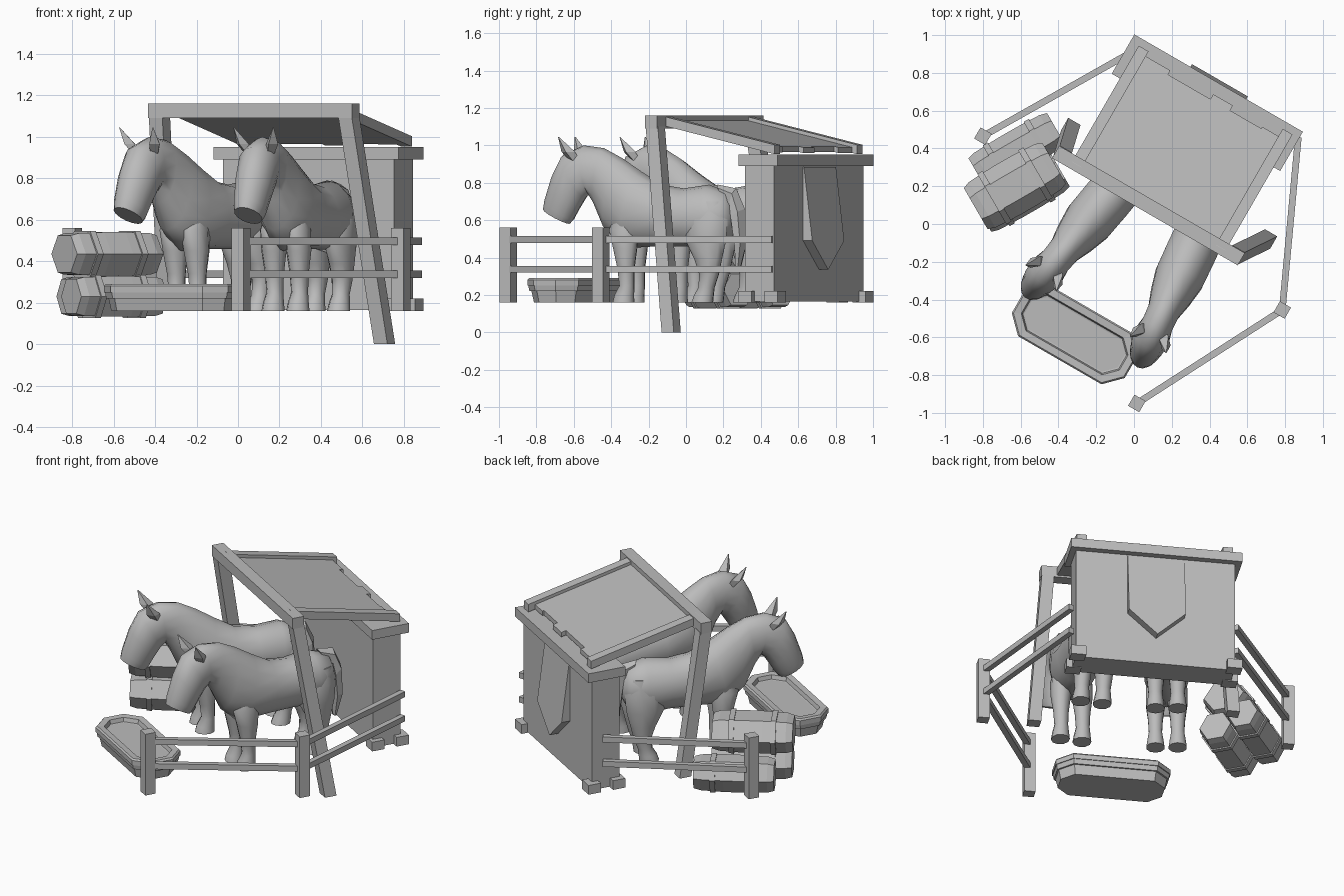
import bpy, bmesh, math
from mathutils import Vector, Matrix

if "Cube" in bpy.data.objects:
    bpy.data.objects.remove(bpy.data.objects["Cube"])

grey = bpy.data.materials.new("plain_grey")
grey.use_nodes = True
grey.diffuse_color = (0.5, 0.5, 0.5, 1)
grey.node_tree.nodes["Principled BSDF"].inputs["Base Color"].default_value = (0.5, 0.5, 0.5, 1)

TURN = Matrix.Rotation(math.radians(-30), 4, 'Z')   # the stall stands turned


def finish(name, bm, frame, smooth=False):
    bmesh.ops.transform(bm, matrix=frame, verts=bm.verts)
    bmesh.ops.recalc_face_normals(bm, faces=bm.faces)
    mesh = bpy.data.meshes.new(name)
    bm.to_mesh(mesh)
    bm.free()
    mesh.materials.append(grey)
    ob = bpy.data.objects.new(name, mesh)
    bpy.context.collection.objects.link(ob)
    if smooth:
        bpy.ops.object.select_all(action='DESELECT')
        ob.select_set(True)
        bpy.context.view_layer.objects.active = ob
        bpy.ops.object.shade_smooth_by_angle(angle=math.radians(50))
    return ob


def loft(name, rings, frame=Matrix.Identity(4), smooth=False):
    """Skin a list of equal point rings and cap both ends."""
    bm = bmesh.new()
    loops = [[bm.verts.new(p) for p in ring] for ring in rings]
    n = len(loops[0])
    for a, b in zip(loops, loops[1:]):
        for i in range(n):
            bm.faces.new((a[i], a[(i + 1) % n], b[(i + 1) % n], b[i]))
    bm.faces.new(loops[0])
    bm.faces.new(loops[-1][::-1])
    return finish(name, bm, frame, smooth)


def box(name, lo, hi):
    corners = [(lo[0], lo[1]), (hi[0], lo[1]), (hi[0], hi[1]), (lo[0], hi[1])]
    return loft(name, [[(x, y, z) for x, y in corners] for z in (lo[2], hi[2])], TURN)


def leaning(name, bottom, top, size, frame=TURN):
    """Square post with level ends."""
    h = size / 2
    sq = [(-h, -h), (h, -h), (h, h), (-h, h)]
    return loft(name, [[(c[0] + x, c[1] + y, c[2]) for x, y in sq] for c in (bottom, top)], frame)


def rail(name, a, b, z, height=0.036, width=0.035):
    """Level bar between two plan points."""
    a, b = Vector((a[0], a[1], z)), Vector((b[0], b[1], z))
    d = (b - a).normalized()
    side, up = Vector((-d.y, d.x, 0)) * width / 2, Vector((0, 0, height / 2))
    return loft(name, [[p + side + up, p - side + up, p - side - up, p + side - up] for p in (a, b)])


# Back wall, cap and feet
box("back_wall", (-0.46, 0.65, 0.165), (0.495, 0.83, 0.9))
box("wall_cap", (-0.5, 0.63, 0.89), (0.53, 0.87, 0.95))
for x in (-0.5, 0.44):
    for y in (0.63, 0.79):
        box("wall_foot", (x, y, 0.16), (x + 0.09, y + 0.08, 0.22))

# Pointed banner, hanging slightly away from the wall
outline = [(-0.157, 0.885), (-0.157, 0.49), (0.014, 0.335), (0.185, 0.49), (0.185, 0.885)]
loft("banner", [[(x, 0.825, z) for x, z in outline],
                [(x, 0.835 + 0.13 * min(0.885 - z, 0.395), z) for x, z in outline]], TURN)

# Roof frame and legs
box("roof_front_beam", (-0.55, 0.085, 1.09), (0.585, 0.16, 1.16))
leaning("left_roof_leg", (0.652, 0.285, 0), (0.545, 0.125, 1.1), 0.075)
leaning("right_roof_leg", (-0.545, 0.275, 0.19), (-0.51, 0.125, 1.1), 0.075)


def sloped(name, x0, x1, y0, y1, lift, thick):
    """Part lying on the roof pitch."""
    def top(y):
        return 1.165 - 0.222 * (y - 0.1) + lift
    return loft(name, [[(x, y0, top(y0)), (x, y1, top(y1)), (x, y1, top(y1) - thick),
                        (x, y0, top(y0) - thick)] for x in (x0, x1)], TURN)


for x in (-0.45, 0.43):
    sloped("roof_side_rail", x, x + 0.06, 0.12, 0.83, 0, 0.05)
sloped("roof_panel", -0.4, 0.44, 0.13, 0.775, -0.02, 0.03)
for x0, x1, y in ((-0.39, -0.24, 0.8), (0.02, 0.14, 0.805), (0.33, 0.43, 0.785)):
    sloped("roof_panel_end", x0, x1, 0.77, y, -0.02, 0.03)

# Fences
posts = [(-0.8, 0.465), (0.785, -0.455), (0.015, -0.95)]
for x, y in posts:
    leaning("fence_post", (0, 0, 0.16), (0, 0, 0.56), 0.068, Matrix.Translation((x, y, 0)) @ TURN)
spans = [(posts[0], (-0.03, 0.9)), (posts[1], (0.87, 0.46)), (posts[2], posts[1])]
for a, b in spans:
    for z in (0.338, 0.497):
        rail("fence_rail", a, b, z)


# Feeding trough
def trough_ring(inset, z):
    hx, hy, c = 0.345 - inset, 0.158 - inset, 0.09 - inset * 0.5
    quarter = [(hx, hy - c), (hx - c, hy)]
    pts = quarter + [(-x, y) for x, y in quarter[::-1]]
    pts += [(-x, -y) for x, y in pts]
    return [(x + 0.02, y - 0.663, z) for x, y in pts]


loft("trough", [trough_ring(i, z) for i, z in (
    (0.032, 0.16), (0.02, 0.22), (0.01, 0.22), (0.005, 0.25), (0, 0.25), (0, 0.28), (0.008, 0.29),
    (0.045, 0.287), (0.052, 0.262), (0.06, 0.26))], TURN)

# Stacked six-sided barrels
BARREL = Matrix.Rotation(math.radians(30), 4, 'Z')


def hexagon(a, p, z, w, h):
    return [(a, p + w * math.cos(k * math.pi / 3), z + h * math.sin(k * math.pi / 3) / 0.866)
            for k in range(6)]


for a, p, z, w, h in ((-0.445, 0.49, 0.435, 0.147, 0.105),
                      (-0.435, 0.44, 0.23, 0.115, 0.098), (-0.345, 0.645, 0.23, 0.11, 0.098)):
    loft("barrel", [hexagon(a + t, p, z, w * s, h * s) for t, s in
                    ((-0.24, 0.85), (-0.2, 0.95), (-0.06, 1), (0.06, 1), (0.2, 0.95), (0.24, 0.85))], BARREL)
    for t in (-0.125, 0.125):
        loft("barrel_band", [hexagon(a + t + e, p, z, w * 1.05, h * 1.05)
                             for e in (-0.016, 0.016)], BARREL)


# Horses: rings run top point to bottom point in the side plane, plus half width
def oval(t, zt, b, zb, w, x=0, n=14):
    mid, half = Vector((x, (t + b) / 2, (zt + zb) / 2)), Vector((0, (t - b) / 2, (zt - zb) / 2))
    return [mid + half * math.cos(q) + Vector((w * math.sin(q), 0, 0))
            for q in (2 * math.pi * k / n for k in range(n))]


BODY = [(1.115, 0.67, 1.115, 0.56, 0.06), (1.08, 0.75, 1.08, 0.49, 0.11),
        (0.97, 0.79, 0.98, 0.44, 0.138), (0.82, 0.77, 0.84, 0.46, 0.135),
        (0.69, 0.79, 0.66, 0.46, 0.137), (0.57, 0.86, 0.47, 0.45, 0.135),
        (0.46, 0.93, 0.36, 0.55, 0.112), (0.35, 0.985, 0.30, 0.68, 0.088),
        (0.23, 1.0, 0.265, 0.74, 0.085), (0.11, 0.95, 0.24, 0.72, 0.098),
        (0.05, 0.84, 0.2, 0.66, 0.09), (0.005, 0.71, 0.165, 0.6, 0.078),
        (-0.005, 0.66, 0.145, 0.58, 0.066)]
TAIL = [(1.02, 0.79, 1.06, 0.72, 0.03), (1.13, 0.77, 1.1, 0.66, 0.05),
        (1.18, 0.66, 1.1, 0.6, 0.06), (1.19, 0.48, 1.12, 0.47, 0.05), (1.15, 0.33, 1.13, 0.33, 0.02)]
# Leg rows: height, centre, half length, half width
FORE = [(0.66, 0.51, 0.05, 0.03), (0.55, 0.495, 0.085, 0.06), (0.45, 0.505, 0.068, 0.06),
        (0.34, 0.51, 0.047, 0.046), (0.25, 0.515, 0.041, 0.041), (0.2, 0.5, 0.055, 0.05),
        (0.16, 0.495, 0.06, 0.056)]
HIND = [(0.7, 1.0, 0.08, 0.045), (0.6, 0.985, 0.125, 0.073), (0.49, 0.98, 0.12, 0.073),
        (0.39, 0.995, 0.08, 0.06), (0.31, 1.0, 0.055, 0.05), (0.24, 0.985, 0.045, 0.043),
        (0.2, 0.97, 0.055, 0.05), (0.16, 0.96, 0.06, 0.056)]
# Ear rows: height, sideways, along, radius
EAR = [(0.92, 0.055, 0.2, 0.03), (0.965, 0.078, 0.175, 0.04), (1.045, 0.105, 0.13, 0.003)]


def horse(nose, angle):
    frame = Matrix.Translation((nose[0], nose[1], 0)) @ Matrix.Rotation(math.radians(-angle), 4, 'Z')
    loft("horse_body", [oval(*r) for r in BODY], frame, True)
    loft("horse_tail", [oval(*r, n=6) for r in TAIL], frame)
    for side in (-1, 1):
        for name, rows in (("fore_leg", FORE), ("hind_leg", HIND)):
            loft("horse_" + name, [oval(c - l, z, c + l, z, w, side * 0.066, 10)
                                   for z, c, l, w in rows], frame, True)
        loft("horse_ear", [oval(c - r, z, c + r, z, r * 0.8, side * x, 4) for z, x, c, r in EAR], frame)


horse((-0.575, -0.385), 40)
horse((0.02, -0.755), 25)
